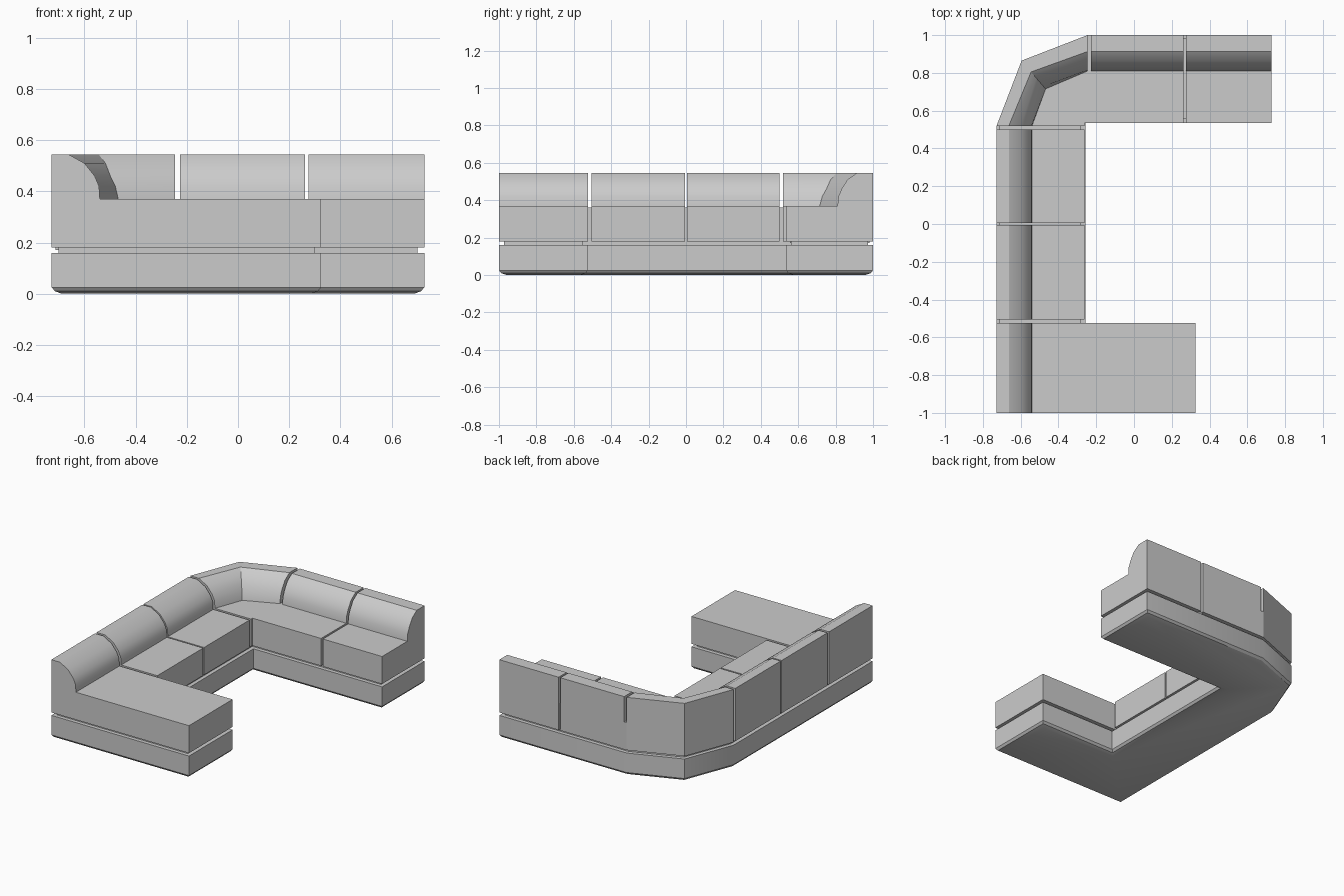
import bpy, bmesh
from mathutils import Vector

if "Cube" in bpy.data.objects:
    bpy.data.objects.remove(bpy.data.objects["Cube"])

L, R, B, F = -0.728, 0.728, 1.0, -1.0      # overall limits
SEAT_Z, LOW_Z, TOP_Z = 0.37, 0.18, 0.545   # seat top, module underside, back top
SIDE_X, REAR_Y = -0.263, 0.535             # front edges of the two seat runs


def loft(name, rings):
    """Closed solid through rings of equal point count, capped at both ends."""
    bm = bmesh.new()
    vs = [[bm.verts.new(p) for p in ring] for ring in rings]
    n = len(vs[0])
    for a, b in zip(vs, vs[1:]):
        for i in range(n):
            j = (i + 1) % n
            bm.faces.new((a[i], a[j], b[j], b[i]))
    bm.faces.new(vs[0][::-1])
    bm.faces.new(vs[-1])
    bmesh.ops.recalc_face_normals(bm, faces=bm.faces)
    me = bpy.data.meshes.new(name)
    bm.to_mesh(me)
    bm.free()
    ob = bpy.data.objects.new(name, me)
    bpy.context.collection.objects.link(ob)
    bpy.ops.object.select_all(action='DESELECT')
    ob.select_set(True)
    bpy.context.view_layer.objects.active = ob
    bpy.ops.object.shade_smooth_by_angle(angle=0.5)
    return ob


def box(name, x0, x1, y0, y1, z0, z1):
    return loft(name, [[(x0, y0, z), (x1, y0, z), (x1, y1, z), (x0, y1, z)]
                       for z in (z0, z1)])


def inset(poly, d):
    """Mitred inward offset of a counter-clockwise outline."""
    out = []
    for i, p in enumerate(poly):
        p, a, b = Vector(p), Vector(poly[i - 1]), Vector(poly[(i + 1) % len(poly)])
        e1, e2 = (p - a).normalized(), (b - p).normalized()
        n1, n2 = Vector((-e1.y, e1.x)), Vector((-e2.y, e2.x))
        out.append(p + d * (n1 + n2) / (1 + n1.dot(n2)))
    return out


def ring(poly, d, z):
    return [(p.x, p.y, z) for p in inset(poly, d)]


# Base with undercut lower edge, and recessed plinth between base and seats
outline = [(L, F), (0.325, F), (0.325, -0.524), (-0.257, -0.524), (-0.257, REAR_Y),
           (R, REAR_Y), (R, B), (-0.246, B), (-0.595, 0.865), (L, 0.519)]
loft("base", [ring(outline, 0.04, 0), ring(outline, 0.012, 0.01),
              ring(outline, 0, 0.025), ring(outline, 0, 0.16)])
loft("recessed_plinth", [ring(outline, 0.026, 0.155), ring(outline, 0.026, 0.185)])

# Backrest face: depth from the rear at each height
CURVE_Z = (TOP_Z, 0.51, 0.46, 0.42, SEAT_Z)
SIDE_D = (0.065, 0.128, 0.168, 0.185, 0.188)
REAR_D = (0.087, 0.137, 0.168, 0.185, 0.190)


def section(depths, front):
    return ([(0, LOW_Z), (0, TOP_Z)] + list(zip(depths, CURVE_Z))
            + [(front, SEAT_Z), (front, LOW_Z)])


def side_ring(y, front_x=SIDE_X):
    return [(L + d, y, z) for d, z in section(SIDE_D, front_x - L)]


def rear_ring(x):
    return [(x, B - d, z) for d, z in section(REAR_D, B - REAR_Y)]


# Seat modules along the left side, chaise first
for name, y0, y1, fx in (("chaise", F, -0.524, 0.325),
                         ("side_seat_front", -0.506, -0.005, SIDE_X),
                         ("side_seat_rear", 0.005, 0.501, SIDE_X)):
    loft(name, [side_ring(y0, fx), side_ring(y1, fx)])

# Seat modules along the rear
for name, x0, x1 in (("rear_seat", -0.227, 0.261), ("end_seat", 0.275, R)):
    loft(name, [rear_ring(x0), rear_ring(x1)])

# Corner module bending through one mitre section
top, foot = Vector((-0.545, 0.805)), Vector((-0.468, 0.715))
mid = [(-0.595, 0.865, LOW_Z), (-0.595, 0.865, TOP_Z)]
for t, z in zip((0, 0.35, 0.6, 0.85, 1), CURVE_Z):
    p = top.lerp(foot, t)
    mid.append((p.x, p.y, z))
mid += [(SIDE_X, REAR_Y, SEAT_Z), (SIDE_X, REAR_Y, LOW_Z)]
loft("corner_seat", [side_ring(0.519), mid, rear_ring(-0.246)])
box("corner_seat_extension", -0.246, -0.227, REAR_Y, B, LOW_Z, SEAT_Z)

# Recessed connectors inside the gaps between modules
for i, y in enumerate((-0.515, 0.0, 0.51)):
    box(f"side_connector_{i + 1}", L + 0.015, SIDE_X - 0.018, y - 0.012, y + 0.012, 0.17, 0.36)
box("rear_connector", 0.255, 0.281, REAR_Y + 0.02, B - 0.018, 0.17, 0.36)
